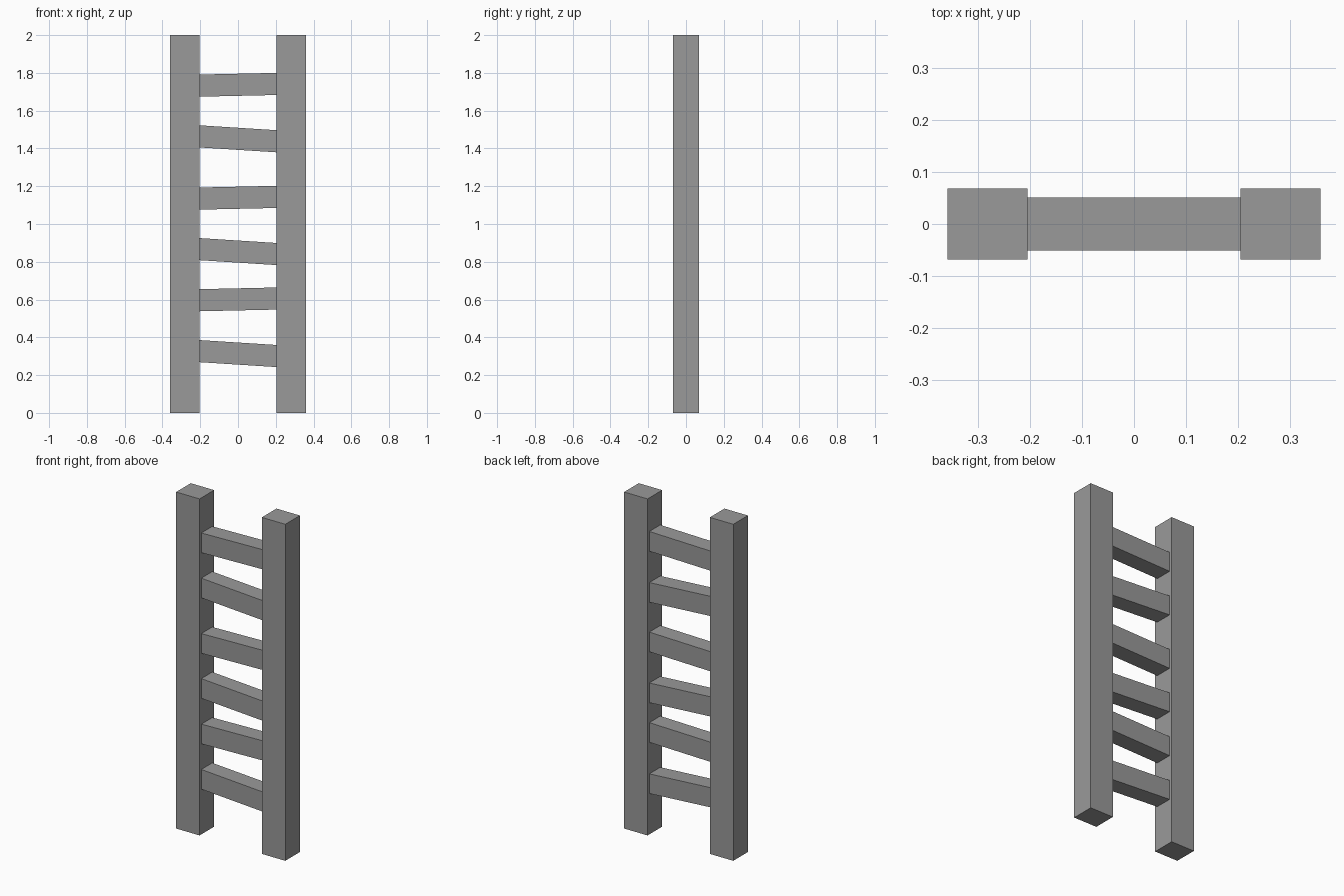
import bpy
import bmesh

if "Cube" in bpy.data.objects:
    bpy.data.objects.remove(bpy.data.objects["Cube"])

INNER, OUTER = 0.205, 0.359   # rail inner and outer x
RAIL_Y, RUNG_Y = 0.0685, 0.0515   # half depths
RUNG_H = 0.117

# Dark grey for every part
grey = bpy.data.materials.new("dark_grey")
grey.diffuse_color = (0.32, 0.32, 0.32, 1)
grey.use_nodes = True
grey.node_tree.nodes["Principled BSDF"].inputs["Base Color"].default_value = grey.diffuse_color


def box(name, x0, x1, half_y, height, z0, z1):
    """Box from x0 to x1 whose bottom runs from z0 to z1 (ends stay vertical)."""
    bm = bmesh.new()
    bmesh.ops.create_cube(bm, size=1)
    for v in bm.verts:
        right = v.co.x > 0
        v.co.z = (z1 if right else z0) + (v.co.z + 0.5) * height
        v.co.x = x1 if right else x0
        v.co.y *= 2 * half_y
    mesh = bpy.data.meshes.new(name)
    bm.to_mesh(mesh)
    bm.free()
    mesh.materials.append(grey)
    obj = bpy.data.objects.new(name, mesh)
    bpy.context.collection.objects.link(obj)
    return obj


# Upright side rails
box("left_rail", -OUTER, -INNER, RAIL_Y, 2.0, 0, 0)
box("right_rail", INNER, OUTER, RAIL_Y, 2.0, 0, 0)

# Crooked rungs: middle height and rise from left to right
rungs = [(0.314, -0.026), (0.601, 0.009), (0.854, -0.026),
         (1.139, 0.009), (1.451, -0.026), (1.737, 0.009)]
for i, (mid, rise) in enumerate(rungs, 1):
    bottom = mid - RUNG_H / 2
    box(f"rung_{i}", -INNER, INNER, RUNG_Y, RUNG_H,
        bottom - rise / 2, bottom + rise / 2)
